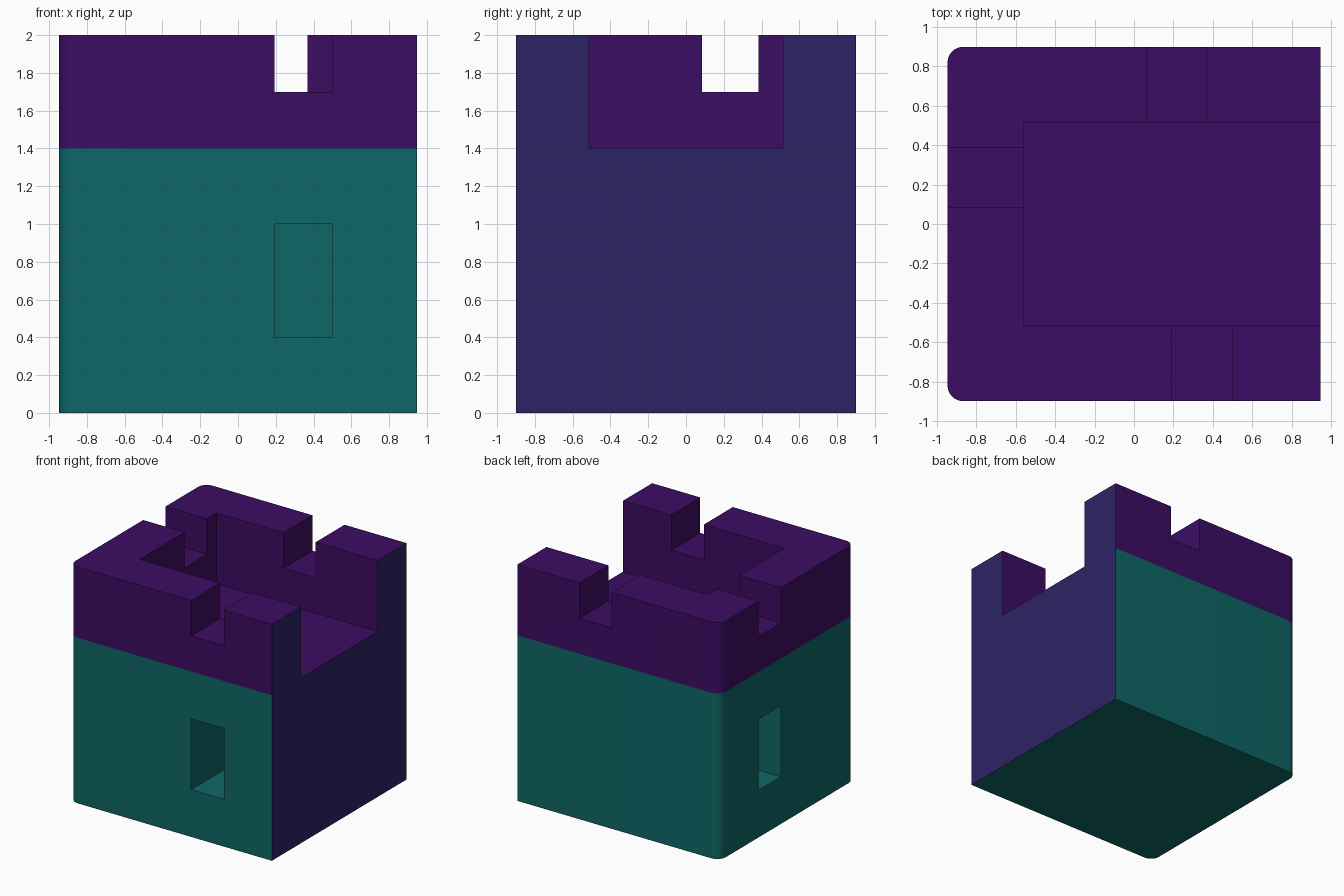
import bpy, bmesh, math
from mathutils import Vector

cube = bpy.data.objects.get("Cube")
if cube:
    bpy.data.objects.remove(cube, do_unlink=True)

HX, HY, TOP, FLOOR, WALL = 0.947, 0.9, 2.0, 1.4, 0.387
NOTCH_Z, DEEP = 1.7, 0.5
EXTRA = 0.1  # how far cutters stick out


def material(name, rgb):
    mat = bpy.data.materials.new(name)
    mat.use_nodes = True
    mat.diffuse_color = (*rgb, 1)
    mat.node_tree.nodes["Principled BSDF"].inputs["Base Color"].default_value = (*rgb, 1)
    return mat


def box(name, low, high):
    """Axis-aligned box between two corners."""
    low, high = Vector(low), Vector(high)
    bm = bmesh.new()
    bmesh.ops.create_cube(bm, size=1)
    for v in bm.verts:
        v.co = (low + high) / 2 + v.co * (high - low)
    mesh = bpy.data.meshes.new(name)
    bm.to_mesh(mesh)
    bm.free()
    obj = bpy.data.objects.new(name, mesh)
    bpy.context.collection.objects.link(obj)
    return obj


# Solid tower block with its two left-hand vertical edges rounded
tower = box("tower_block", (-HX, -HY, 0), (HX, HY, TOP))
bm = bmesh.new()
bm.from_mesh(tower.data)
corners = [e for e in bm.edges if all(v.co.x < 0 for v in e.verts)
           and abs(e.verts[0].co.z - e.verts[1].co.z) > 1]
bmesh.ops.bevel(bm, geom=corners, offset=0.08, segments=8, profile=0.5, affect='EDGES')
bm.to_mesh(tower.data)
bm.free()

# Courtyard, parapet notches and window recesses
ox, oy = HX + EXTRA, HY + EXTRA
up = TOP + EXTRA
cutters = [
    box("courtyard_cutter", (WALL - HX, WALL - HY, FLOOR), (ox, HY - WALL, up)),
    box("front_notch_cutter", (0.192, -oy, NOTCH_Z), (0.497, -DEEP, up)),
    box("back_notch_cutter", (0.067, DEEP, NOTCH_Z), (0.367, oy, up)),
    box("side_notch_cutter", (-ox, 0.085, NOTCH_Z), (-DEEP, 0.385, up)),
    box("front_window_cutter", (0.192, -oy, 0.4), (0.497, DEEP - HY, 1.0)),
    box("side_window_cutter", (-ox, 0.085, 0.4), (DEEP - HX, 0.385, 1.0)),
]
for cutter in cutters:
    cutter.hide_render = True
    mod = tower.modifiers.new(cutter.name, 'BOOLEAN')
    mod.operation, mod.solver, mod.object = 'DIFFERENCE', 'EXACT', cutter

bpy.context.view_layer.update()
graph = bpy.context.evaluated_depsgraph_get()
mesh = bpy.data.meshes.new_from_object(tower.evaluated_get(graph))
tower.modifiers.clear()
tower.data = mesh
for cutter in cutters:
    bpy.data.objects.remove(cutter, do_unlink=True)

# Colours: teal walls, purple parapet and courtyard, navy cut side
mesh.materials.clear()
for mat in (material("teal_wall", (0.0045, 0.136, 0.134)),
            material("purple_parapet", (0.045, 0.004, 0.127)),
            material("navy_side", (0.027, 0.017, 0.130))):
    mesh.materials.append(mat)

bm = bmesh.new()
bm.from_mesh(mesh)
bmesh.ops.bisect_plane(bm, geom=bm.verts[:] + bm.edges[:] + bm.faces[:], dist=0.0005,
                       plane_co=(0, 0, FLOOR), plane_no=(0, 0, 1))
bm.normal_update()
for f in bm.faces:
    on_side = all(v.co.x > HX - 0.001 for v in f.verts)
    high = f.calc_center_median().z > FLOOR - 0.001
    f.material_index = 2 if on_side else 1 if high else 0
bm.to_mesh(mesh)
bm.free()

bpy.ops.object.select_all(action='DESELECT')
tower.select_set(True)
bpy.context.view_layer.objects.active = tower
bpy.ops.object.shade_smooth_by_angle(angle=math.radians(30))
